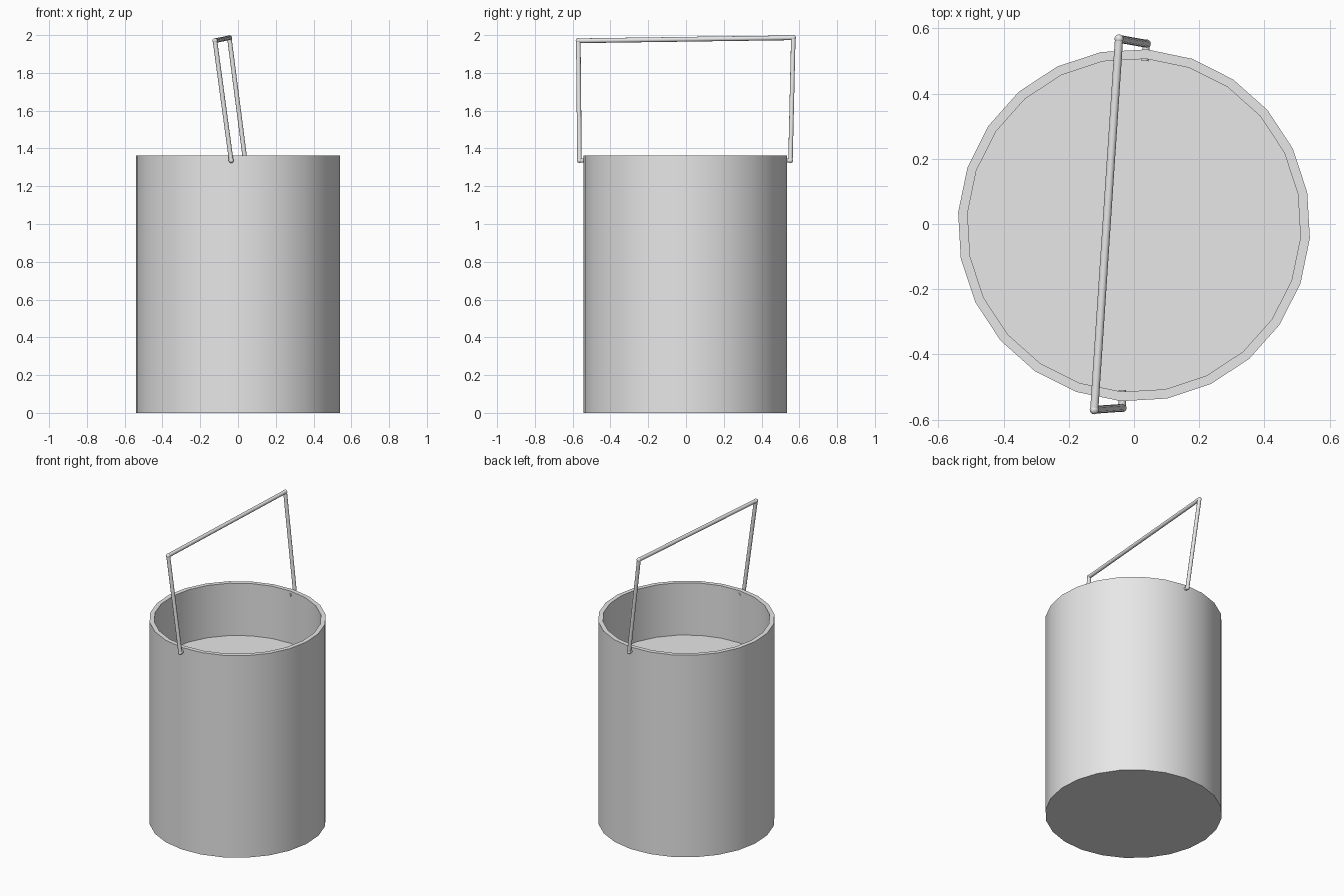
import bpy, bmesh, math
from mathutils import Vector

cube = bpy.data.objects.get("Cube")
if cube:
    bpy.data.objects.remove(cube, do_unlink=True)

# Single grey metal
metal = bpy.data.materials.new("grey metal")
metal.use_nodes = True
grey = (0.8, 0.8, 0.8, 1)
metal.diffuse_color = grey
metal.node_tree.nodes["Principled BSDF"].inputs["Base Color"].default_value = grey

SIDES = 24
CENTRE_Y = -0.004


def finish(obj, name):
    obj.name = name
    obj.data.name = name
    obj.data.materials.append(metal)
    bpy.ops.object.select_all(action='DESELECT')
    obj.select_set(True)
    bpy.context.view_layer.objects.active = obj
    bpy.ops.object.shade_smooth_by_angle(angle=math.radians(35))
    return obj


def rod(name, a, b, radius):
    a, b = Vector(a), Vector(b)
    d = b - a
    bpy.ops.mesh.primitive_cylinder_add(
        vertices=12, radius=radius, depth=d.length, location=(a + b) / 2,
        rotation=d.to_track_quat('Z', 'Y').to_euler())
    return finish(bpy.context.object, name)


def knob(name, p, radius):
    bpy.ops.mesh.primitive_uv_sphere_add(segments=12, ring_count=8, radius=radius, location=p)
    return finish(bpy.context.object, name)


# Bucket body: outer wall, rim, inner wall and raised inner floor
profile = [(0.541, 0), (0.541, 1.363), (0.512, 1.363), (0.512, 1.01)]
bm = bmesh.new()
rings = []
for r, z in profile:
    ring = []
    for i in range(SIDES):
        a = math.radians(-4.2) + math.tau * i / SIDES
        ring.append(bm.verts.new((r * math.cos(a), r * math.sin(a) + CENTRE_Y, z)))
    rings.append(ring)
for low, high in zip(rings, rings[1:]):
    for i in range(SIDES):
        j = (i + 1) % SIDES
        bm.faces.new((low[i], low[j], high[j], high[i]))
bm.faces.new(rings[0][::-1])
bm.faces.new(rings[-1])
bmesh.ops.recalc_face_normals(bm, faces=bm.faces)
mesh = bpy.data.meshes.new("bucket_body")
bm.to_mesh(mesh)
bm.free()
body = bpy.data.objects.new("bucket_body", mesh)
bpy.context.collection.objects.link(body)
finish(body, "bucket_body")

# Handle legs, pivot pins and rounded joints
ends = {
    "front": ((-0.036, -0.564, 1.336), (-0.122, -0.570, 1.970), (-0.036, -0.509, 1.336)),
    "back": ((0.038, 0.553, 1.336), (-0.046, 0.568, 1.986), (0.034, 0.500, 1.336)),
}
for side, (foot, top, inner) in ends.items():
    rod(side + "_handle_leg", foot, top, 0.012)
    rod(side + "_pivot_pin", foot, inner, 0.011)
    knob(side + "_lower_joint", foot, 0.0135)
    knob(side + "_upper_joint", top, 0.014)

# Grip bar across the top
rod("handle_bar", ends["front"][1], ends["back"][1], 0.0125)
